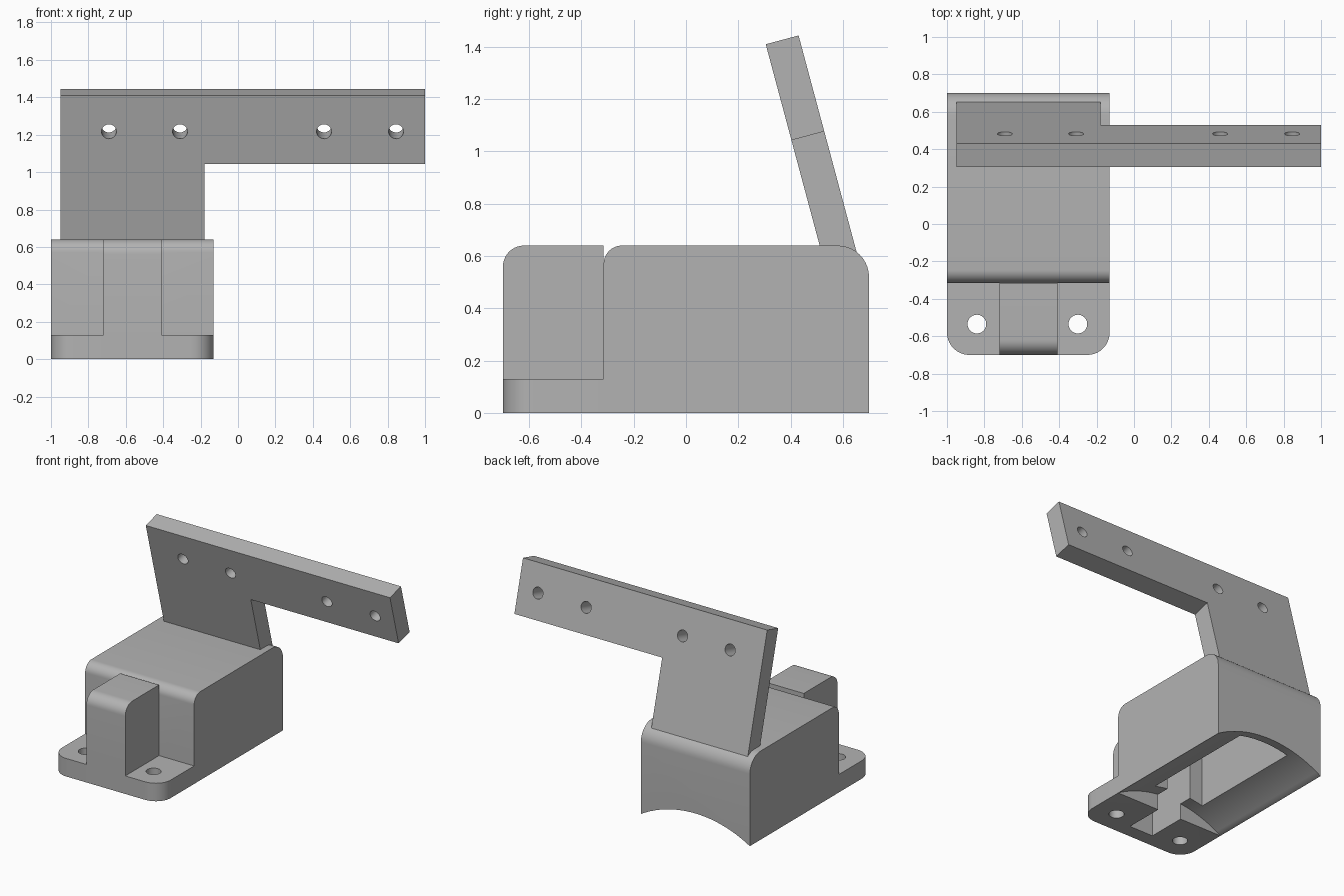
import bpy, bmesh, math
from mathutils import Vector, Matrix

cube = bpy.data.objects.get("Cube")
if cube:
    bpy.data.objects.remove(cube)

grey = bpy.data.materials.new("plain_grey")
grey.use_nodes = True
color = (0.45, 0.45, 0.45, 1)
grey.diffuse_color = color
grey.node_tree.nodes["Principled BSDF"].inputs["Base Color"].default_value = color


def outline(corners, steps=10):
    """Closed 2D outline from (a, b, fillet radius) corners."""
    pts = []
    for i, (a, b, r) in enumerate(corners):
        p = Vector((a, b))
        if r == 0:
            pts.append(p)
            continue
        d0 = (Vector(corners[i - 1][:2]) - p).normalized()
        d1 = (Vector(corners[(i + 1) % len(corners)][:2]) - p).normalized()
        center = p + (d0 + d1) * r
        for k in range(steps + 1):
            t = k / steps * math.pi / 2
            pts.append(center - d1 * r * math.cos(t) - d0 * r * math.sin(t))
    return pts


def prism(name, pts, axis, lo, hi):
    """Extrude a 2D outline along x (points are y, z), y (x, z) or z (x, y)."""
    place = {"x": lambda a, b: (lo, a, b), "y": lambda a, b: (a, lo, b),
             "z": lambda a, b: (a, b, lo)}[axis]
    step = Vector([(hi - lo) * (axis == c) for c in "xyz"])
    bm = bmesh.new()
    face = bm.faces.new([bm.verts.new(place(*p)) for p in pts])
    ext = bmesh.ops.extrude_face_region(bm, geom=[face])
    bmesh.ops.translate(bm, vec=step,
                        verts=[v for v in ext["geom"] if isinstance(v, bmesh.types.BMVert)])
    bmesh.ops.recalc_face_normals(bm, faces=bm.faces)
    mesh = bpy.data.meshes.new(name)
    bm.to_mesh(mesh)
    bm.free()
    mesh.materials.append(grey)
    obj = bpy.data.objects.new(name, mesh)
    bpy.context.collection.objects.link(obj)
    return obj


def block(name, x0, x1, y0, y1, z0, z1):
    return prism(name, [(x0, y0), (x1, y0), (x1, y1), (x0, y1)], "z", z0, z1)


def circle(cx, cy, r, n=32):
    return [(cx + r * math.cos(2 * math.pi * i / n), cy + r * math.sin(2 * math.pi * i / n))
            for i in range(n)]


def combine(obj, tool, operation):
    bpy.context.view_layer.objects.active = obj
    mod = obj.modifiers.new(operation, "BOOLEAN")
    mod.operation, mod.solver, mod.object = operation, "EXACT", tool
    bpy.ops.object.modifier_apply(modifier=mod.name)
    bpy.data.objects.remove(tool)


def smooth(obj):
    bpy.ops.object.select_all(action="DESELECT")
    obj.select_set(True)
    bpy.context.view_layer.objects.active = obj
    bpy.ops.object.shade_smooth_by_angle(angle=math.radians(30))


LEFT, RIGHT, MID = -0.13, -1.0, -0.565
STEP, TOP = -0.315, 0.64

# Housing with rounded front and back top edges
housing = prism("housing", outline([(STEP, 0, 0), (0.7, 0, 0), (0.7, TOP, 0.12),
                                    (STEP, TOP, 0.07)]), "x", RIGHT, LEFT)
# Arched saddle under the housing
rise, half = 0.12, (LEFT - RIGHT) / 2
radius = (half ** 2 + rise ** 2) / (2 * rise)
combine(housing, prism("saddle_cut", circle(MID, rise - radius, radius, 128), "y", STEP, 0.8),
        "DIFFERENCE")
# Mounting flange and central front rib
combine(housing, prism("flange", outline([(RIGHT, -0.7, 0.12), (LEFT, -0.7, 0.12),
                                          (LEFT, STEP, 0), (RIGHT, STEP, 0)]), "z", 0, 0.13),
        "UNION")
combine(housing, prism("rib", outline([(-0.7, 0, 0), (STEP, 0, 0), (STEP, TOP, 0),
                                       (-0.7, TOP, 0.08)]), "x", -0.72, -0.41), "UNION")
# Hollow interior, open at the bottom
combine(housing, block("cavity", -0.765, -0.365, -0.22, 0.64, -0.1, 0.52), "DIFFERENCE")
combine(housing, block("rib_slot", -0.66, -0.47, -0.6, -0.2, -0.1, 0.52), "DIFFERENCE")
# Screw holes in the flange
for x in (-0.84, -0.3):
    combine(housing, prism("screw_hole", circle(x, -0.535, 0.05), "z", -0.1, 0.2), "DIFFERENCE")
smooth(housing)

# Leaning L-shaped arm, drawn upright with its top front edge at the origin
arm = prism("arm", [(-0.95, 0), (1, 0), (1, -0.38), (-0.18, -0.38), (-0.18, -0.86),
                    (-0.95, -0.86)], "y", 0, 0.13)
for x in (-0.69, -0.31, 0.46, 0.845):
    combine(arm, prism("arm_hole", circle(x, -0.2, 0.04), "y", -0.1, 0.3), "DIFFERENCE")
arm.data.transform(Matrix.Translation((0, 0.305, 1.41)) @ Matrix.Rotation(math.radians(15), 4, "X"))
smooth(arm)
